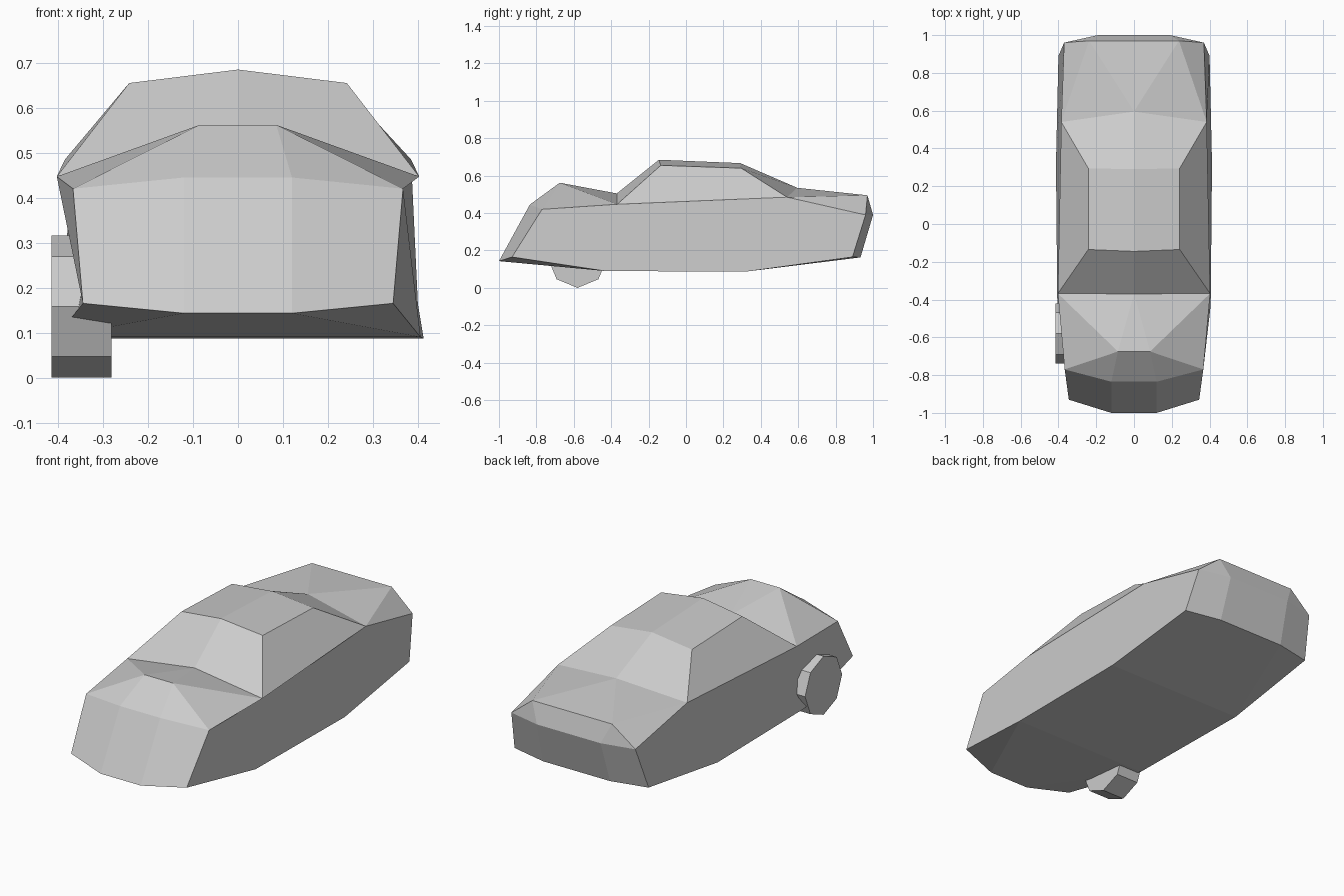
import bpy, bmesh
from math import radians

if "Cube" in bpy.data.objects:
    bpy.data.objects.remove(bpy.data.objects["Cube"])

# Key points on the right half of the car body (x = 0 means on the centre line)
P = dict(
    nose_low=(.345, -.93, .165), nose_top=(.367, -.77, .42),
    grille_low=(.12, -1, .143), grille_top=(.12, -.835, .445), hood_peak=(.085, -.675, .562),
    cowl=(.403, -.368, .447), cowl_mid=(0, -.37, .505),
    roof_front=(.242, -.135, .655), roof_front_mid=(0, -.145, .685),
    roof_back=(.242, .295, .64), roof_back_mid=(0, .29, .667),
    deck=(.385, .54, .485), deck_mid=(0, .595, .535),
    trunk=(.238, .97, .495), tail_corner=(.37, .96, .39), tail_mid=(.19, 1, .39),
    tail_low=(.4, .89, .165), tail_low_mid=(.2, .933, .163),
    floor_front=(.406, -.43, .09), floor_back=(.413, .32, .087))

# Panels repeated on each side
SIDE = [
    "nose_low floor_front floor_back tail_low tail_corner deck cowl nose_top",
    "grille_low nose_low nose_top grille_top",
    "grille_top nose_top hood_peak", "nose_top cowl hood_peak", "hood_peak cowl cowl_mid",
    "cowl roof_front roof_front_mid cowl_mid",
    "cowl deck roof_back roof_front",
    "roof_front roof_back roof_back_mid roof_front_mid",
    "roof_back deck deck_mid roof_back_mid",
    "deck trunk deck_mid", "deck tail_corner trunk",
    "trunk tail_corner tail_mid", "tail_corner tail_low tail_low_mid tail_mid",
    "tail_low floor_back tail_low_mid", "nose_low grille_low floor_front"]

# Panels that run across the car, given by their right-hand edge
ACROSS = [
    "grille_low grille_top", "grille_top hood_peak", "hood_peak cowl_mid",
    "deck_mid trunk", "trunk tail_mid", "tail_mid tail_low_mid",
    "tail_low_mid floor_back", "floor_back floor_front", "floor_front grille_low"]

# Car body
bm = bmesh.new()
right = {n: bm.verts.new(p) for n, p in P.items()}
left = {n: bm.verts.new((-x, y, z)) if x else right[n] for n, (x, y, z) in P.items()}
for f in SIDE:
    bm.faces.new([right[n] for n in f.split()])
    bm.faces.new([left[n] for n in reversed(f.split())])
for f in ACROSS:
    a, b = f.split()
    loop = [right[a], right[b], left[b], left[a]]
    bm.faces.new(list(dict.fromkeys(loop)))
bmesh.ops.recalc_face_normals(bm, faces=bm.faces)
mesh = bpy.data.meshes.new("car_body")
bm.to_mesh(mesh)
bm.free()
bpy.context.collection.objects.link(bpy.data.objects.new("car_body", mesh))

# Single front wheel, eight sided
bpy.ops.mesh.primitive_cylinder_add(vertices=8, radius=.158, depth=.134,
                                    location=(-.348, -.58, .158),
                                    rotation=(0, radians(90), 0))
bpy.context.object.name = "front_wheel"
